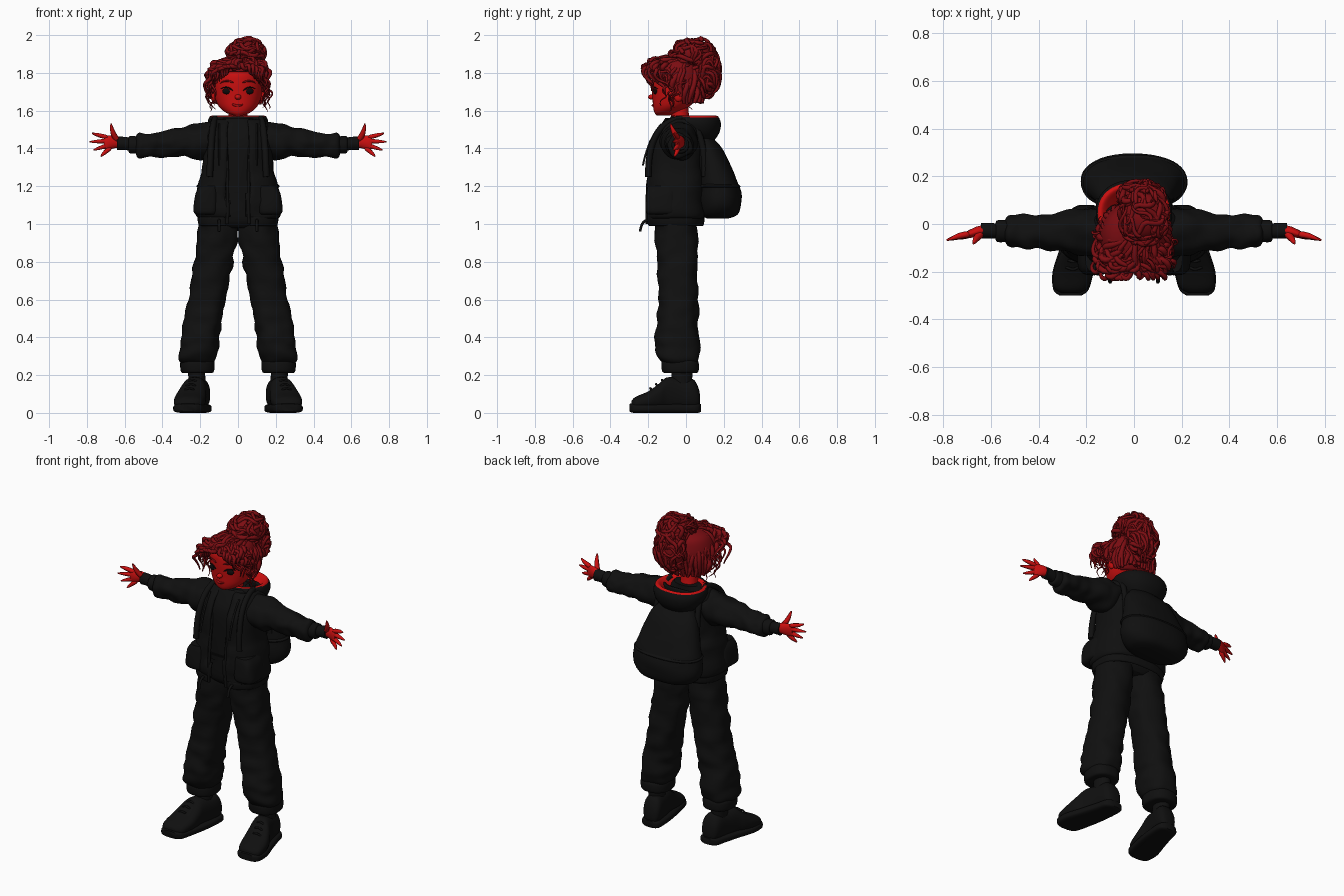
import bpy, bmesh, math, random
from mathutils import Vector, noise

random.seed(7)
if "Cube" in bpy.data.objects:
    bpy.data.objects.remove(bpy.data.objects["Cube"])


def material(name, rgb):
    m = bpy.data.materials.new(name)
    m.use_nodes = True
    m.diffuse_color = (*rgb, 1)
    m.node_tree.nodes["Principled BSDF"].inputs["Base Color"].default_value = (*rgb, 1)
    return m


BLACK = material("black cloth", (0.005, 0.005, 0.005))
SKIN = material("red skin", (0.6, 0.005, 0.005))
HAIR = material("dark red hair", (0.2, 0.004, 0.006))
LIP = material("deep red lips", (0.38, 0.004, 0.005))
EYE = material("eye black", (0.004, 0.003, 0.003))


def finish(name, bm, mats, mirror=False, thick=0):
    me = bpy.data.meshes.new(name)
    bm.to_mesh(me)
    bm.free()
    for m in mats:
        me.materials.append(m)
    me.polygons.foreach_set("use_smooth", [True] * len(me.polygons))
    me.set_sharp_from_angle(angle=math.radians(50))
    ob = bpy.data.objects.new(name, me)
    bpy.context.collection.objects.link(ob)
    if thick:
        mod = ob.modifiers.new("thickness", "SOLIDIFY")
        mod.thickness, mod.offset = thick, -1
    if mirror:
        ob.modifiers.new("mirror", "MIRROR")
    return ob


def spline(rings, steps):
    """Catmull-Rom interpolation of the ring parameters."""
    out = []
    for i in range(len(rings) - 1):
        a, b, c, d = (rings[min(max(i + k, 0), len(rings) - 1)] for k in (-1, 0, 1, 2))
        for s in range(steps):
            t = s / steps
            out.append([q + .5 * t * (r - p + t * (2 * p - 5 * q + 4 * r - u + t * (3 * (q - r) + u - p)))
                        for p, q, r, u in zip(a, b, c, d)])
    return out + [list(rings[-1])]


def loft(name, rings, mats, axis="z", p=2, fold=0, steps=4, n=40, mirror=False,
         keep=None, thick=0, capped=True, rule=None):
    """Rings are (position, centre a, centre b, radius a, radius b)."""
    bm = bmesh.new()
    loops = []
    for t, a, b, ra, rb in spline(rings, steps):
        loop = []
        for j in range(n):
            ang = math.tau * j / n
            c, s = math.cos(ang), math.sin(ang)
            u = math.copysign(abs(c) ** (2 / p), c)
            v = math.copysign(abs(s) ** (2 / p), s)
            w = fold * noise.noise(Vector((c * 1.2, s * 1.2, t * 16))) if fold else 0
            x, y = a + u * (max(ra, .002) + w), b + v * (max(rb, .002) + w)
            loop.append(bm.verts.new({"z": (x, y, t), "x": (t, x, y), "y": (x, t, y)}[axis]))
        loops.append(loop)
    for lo, hi in zip(loops, loops[1:]):
        for j in range(n):
            k = (j + 1) % n
            bm.faces.new((lo[j], lo[k], hi[k], hi[j]))
    if capped:
        bm.faces.new(loops[0][::-1])
        bm.faces.new(loops[-1])
    bmesh.ops.recalc_face_normals(bm, faces=bm.faces)
    if keep:
        bad = [f for f in bm.faces if not keep(f.calc_center_median())]
        bmesh.ops.delete(bm, geom=bad, context="FACES")
    if rule:
        for f in bm.faces:
            f.material_index = rule(f.calc_center_median(), f.normal)
    return finish(name, bm, mats, mirror, thick)


def ball(name, loc, size, mat, mirror=False):
    bm = bmesh.new()
    bmesh.ops.create_uvsphere(bm, u_segments=24, v_segments=16, radius=1)
    bmesh.ops.scale(bm, vec=size, verts=bm.verts)
    bmesh.ops.translate(bm, vec=loc, verts=bm.verts)
    return finish(name, bm, [mat], mirror)


def tubes(name, paths, mat, taper=True):
    """Paths are (points, radius); tapered tubes end thin."""
    cu = bpy.data.curves.new(name, "CURVE")
    cu.dimensions, cu.bevel_depth, cu.bevel_resolution, cu.use_fill_caps = "3D", 1, 1, True
    for pts, r in paths:
        sp = cu.splines.new("POLY")
        sp.points.add(len(pts) - 1)
        for i, q in enumerate(pts):
            sp.points[i].co = (*q, 1)
            t = i / (len(pts) - 1)
            sp.points[i].radius = r * (1.08 - t ** 3 * .8) * min(1, .6 + t * 3) if taper else r
    cu.materials.append(mat)
    ob = bpy.data.objects.new(name, cu)
    bpy.context.collection.objects.link(ob)


def bend(a, m, b, coil=0, turns=0, n=14):
    """Curved path through a control point, optionally a corkscrew."""
    a, m, b = Vector(a), Vector(m), Vector(b)
    u = (b - a).cross(m - a + Vector((0, 0, .001))).normalized()
    v = (b - a).cross(u).normalized()
    ph = random.uniform(0, 6)
    out = []
    for i in range(n):
        t = i / (n - 1)
        w = ph + t * turns * math.tau
        out.append(a * (1 - t) ** 2 + m * 2 * t * (1 - t) + b * t * t + coil * (u * math.cos(w) + v * math.sin(w)))
    return out


SIDES = (1, -1)
R = random.uniform

# Head, face and neck
skull = [(1.575, 0, -.12, .025, .035), (1.59, 0, -.105, .065, .062), (1.62, 0, -.08, .1, .094),
         (1.66, 0, -.06, .12, .117), (1.7, 0, -.053, .128, .127), (1.75, 0, -.05, .132, .133),
         (1.8, 0, -.05, .125, .128), (1.85, 0, -.04, .098, .1), (1.88, 0, -.03, .04, .04)]
loft("head", skull, [SKIN])
loft("neck", [(1.48, 0, -.02, .06, .055), (1.56, 0, -.03, .05, .048), (1.64, 0, -.04, .05, .05)], [SKIN])
ball("ear", (.13, -.04, 1.685), (.016, .026, .038), SKIN, True)
ball("nose", (0, -.179, 1.672), (.017, .022, .014), SKIN)
ball("eye", (.056, -.161, 1.703), (.027, .013, .017), EYE, True)
tubes("lashes", [(bend((s * .028, -.179, 1.706), (s * .06, -.178, 1.736), (s * .092, -.15, 1.715)), .004)
                 for s in SIDES], EYE)
tubes("eyebrows", [(bend((s * .025, -.182, 1.748), (s * .06, -.178, 1.768), (s * .095, -.146, 1.745)), .005)
                   for s in SIDES], HAIR)
tubes("lips", [(bend((-.032, -.166, 1.636), (0, -.188, 1.617), (.032, -.166, 1.636)), .006)], LIP)

# Hair cap with a rising hairline, then curls swept up to the bun
loft("hair_cap", [(z + .008, x, y, a + .01, b + .01) for z, x, y, a, b in skull], [HAIR],
     keep=lambda c: c.z > 1.635 + max(0, -c.y) * .95, thick=.008)
locks = []
for i in range(54):
    th = math.tau * i / 54
    x, y = .137 * math.cos(th), -.05 + .138 * math.sin(th)
    z = 1.64 + max(0, -y) * .95
    front = max(0, -math.sin(th))
    mid = (x * 1.25, -.03 + (y + .03) * (1.15 + .25 * front), 1.83 + .04 * front + R(-.02, .02))
    locks.append((bend((x, y, z), mid, (.02 + R(-.05, .05), R(-.04, .06), 1.88), R(.006, .014), R(1, 2.5)),
                  R(.010, .015)))
tubes("swept_curls", locks, HAIR)

locks = []
for s in SIDES:
    for i in range(14):
        x = s * R(.1, .165)
        locks.append((bend((s * R(.0, .09), R(-.18, -.1), R(1.84, 1.88)), (s * R(.13, .2), R(-.25, -.12), 1.85),
                           (x, R(-.17, -.02), R(1.66, 1.78)), .013, R(2, 3), 20), R(.008, .013)))
    for i in range(5):
        locks.append((bend((s * .125, R(-.13, .02), 1.77), (s * R(.14, .2), R(-.14, -.02), 1.72),
                           (s * R(.13, .16), R(-.13, .03), R(1.59, 1.64)), .012, 2.5, 20), .0055))
    for i in range(6):
        locks.append((bend((s * .015 * i, -.18, 1.835), (s * (.04 + .02 * i), -.255, 1.85),
                           (s * (.07 + .012 * i), -.19, 1.79 - .01 * i), .01, 1.5), .011))
tubes("face_curls", locks, HAIR)


def curly_mass(name, centre, size, count):
    ball(name + "_core", centre, [q * .88 for q in size], HAIR)
    paths = []
    for i in range(count):
        d = Vector((R(-1, 1), R(-1, 1), R(-1, 1))).normalized()
        t = d.orthogonal().normalized()
        t = (t * math.cos(i) + d.cross(t) * math.sin(i)).normalized()
        side, arc, ph = d.cross(t), R(.9, 1.9), R(0, 6)
        pts = []
        for k in range(14):
            a = arc * k / 13
            q = (d * math.cos(a) + t * math.sin(a)) * (.97 + .09 * math.sin(ph + 4 * a))
            q += side * .16 * math.sin(ph + 5 * a)
            pts.append([c + w * e for c, w, e in zip(centre, size, q)])
        paths.append((pts, R(.008, .013)))
    tubes(name, paths, HAIR)


curly_mass("bun", (.04, .035, 1.9), (.1, .115, .085), 65)
curly_mass("hanging_curls", (.03, .115, 1.8), (.095, .065, .125), 60)

# Shirt, jacket and hood
loft("shirt", [(1.12, 0, -.055, .16, .115), (1.3, 0, -.055, .15, .12), (1.44, 0, -.05, .15, .12),
               (1.52, 0, -.045, .12, .09), (1.56, 0, -.035, .085, .075)], [BLACK], p=2.4)
loft("jacket", [(1.03, 0, -.055, .215, .15), (1.06, 0, -.055, .23, .158), (1.2, 0, -.055, .21, .155),
                (1.3, 0, -.055, .19, .15), (1.42, 0, -.05, .185, .148), (1.5, 0, -.035, .18, .12),
                (1.555, 0, -.01, .145, .09)], [BLACK], p=2.6, fold=.014, n=56, capped=False, thick=.014,
     keep=lambda c: c.y > -.08 or abs(c.x) > .055)
loft("jacket_hem", [(.99, 0, -.055, .2, .143), (1, 0, -.055, .21, .15), (1.035, 0, -.055, .214, .152),
                    (1.045, 0, -.055, .2, .14)], [BLACK], p=2.6, n=56, capped=False, thick=.014,
     keep=lambda c: c.y > -.08 or abs(c.x) > .055)
loft("hood", [(1.43, 0, .08, .09, .06), (1.48, 0, .06, .14, .115), (1.53, 0, .05, .16, .135),
              (1.565, 0, .045, .152, .128), (1.572, 0, .045, .135, .112), (1.545, 0, .04, .11, .09),
              (1.51, 0, .03, .09, .07)], [BLACK, SKIN], p=2.2,
     rule=lambda c, n: int(c.z > 1.5 and (n.z > .6 or n.x * c.x + n.y * (c.y - .045) < -.001)))
loft("jacket_pocket", [(1.05, .165, -.13, .055, .07), (1.07, .17, -.13, .066, .084), (1.16, .165, -.13, .06, .08),
                       (1.2, .155, -.13, .048, .07)], [BLACK], p=3.5, mirror=True, fold=.004)
tubes("jacket_edges", [(bend((s * .058, -.205, 1.0), (s * .05, -.218, 1.3), (s * .07, -.125, 1.52)), .009)
                       for s in SIDES], BLACK, False)
tubes("drawstrings", [(bend((s * .1, -.13, 1.53), (s * .1, -.2, 1.45), (s * .1, -.228, 1.31)), .006)
                      for s in SIDES], BLACK, False)
tubes("zip_pulls", [(bend((s * .1, -.2, 1.02), (s * .1, -.235, 1.02), (s * .1, -.243, .96)), .008)
                    for s in SIDES], BLACK, False)

# Sleeves and cuffs
loft("sleeve", [(.1, -.035, 1.455, .09, .075), (.2, -.035, 1.438, .1, .098), (.3, -.033, 1.432, .084, .076),
                (.4, -.032, 1.424, .074, .066), (.48, -.032, 1.417, .07, .064), (.525, -.032, 1.415, .064, .06),
                (.54, -.032, 1.415, .045, .042)], [BLACK], axis="x", fold=.016, steps=6, mirror=True)
loft("sleeve_cuff", [(.52, -.03, 1.417, .045, .045), (.57, -.03, 1.42, .046, .046), (.58, -.03, 1.42, .034, .034)],
     [BLACK], axis="x", mirror=True)
loft("shirt_cuff", [(.56, -.03, 1.422, .032, .034), (.61, -.028, 1.427, .032, .035), (.64, -.028, 1.427, .032, .036)],
     [BLACK], axis="x", mirror=True)

# Hands
loft("palm", [(.61, -.026, 1.43, .02, .024), (.65, -.03, 1.435, .022, .033), (.69, -.042, 1.43, .017, .038),
              (.71, -.047, 1.428, .01, .03)], [SKIN], axis="x", mirror=True)
tips = [(.772, -.066, 1.48), (.785, -.068, 1.435), (.765, -.066, 1.392), (.725, -.062, 1.358)]
fingers = []
for s in SIDES:
    for i, (x, y, z) in enumerate(tips):
        root = (s * (.688 - .005 * i), -.043, 1.458 - .018 * i)
        fingers.append((bend(root, (s * (.735 - .01 * i), -.046, (root[2] + z) / 2), (s * x, y, z)), .0125))
    fingers.append((bend((s * .635, -.035, 1.44), (s * .665, -.06, 1.47), (s * .672, -.082, 1.53)), .0145))
tubes("fingers", fingers, SKIN)

# Backpack with pocket seam and straps
loft("backpack", [(1.03, 0, .17, .12, .06), (1.05, 0, .175, .18, .1), (1.11, 0, .18, .222, .114),
                  (1.19, 0, .175, .215, .11), (1.3, 0, .15, .185, .092), (1.4, 0, .115, .15, .075),
                  (1.46, 0, .09, .1, .045)], [BLACK], p=2.3, fold=.006)
loft("backpack_seam", [(1.19, 0, .175, .21, .107), (1.2, 0, .173, .221, .116), (1.212, 0, .17, .208, .104)],
     [BLACK], p=2.3)
for name, lift in (("strap_front", -.2), ("strap_back", .1)):
    tubes(name, [(bend((s * .12, -.02, 1.56), (s * .14, lift * 1.02, 1.54), (s * .15, lift, 1.25)), .018)
                 for s in SIDES], BLACK, False)

# Trousers
loft("trouser_leg", [(.26, .213, -.035, .08, .085), (.29, .21, -.043, .1, .11), (.36, .206, -.045, .105, .116),
                     (.46, .19, -.045, .102, .112), (.6, .164, -.04, .099, .104), (.8, .13, -.045, .103, .108),
                     (.96, .107, -.052, .104, .11), (1.1, .095, -.055, .1, .112)], [BLACK], p=2.3, fold=.016,
     steps=6, mirror=True)
loft("trouser_cuff", [(.21, .215, -.03, .07, .075), (.22, .215, -.03, .088, .096), (.27, .215, -.032, .09, .098),
                      (.285, .214, -.035, .075, .08)], [BLACK], p=2.4, mirror=True)
loft("hips", [(.98, 0, -.052, .12, .09), (1.02, 0, -.055, .19, .115), (1.13, 0, -.055, .18, .12),
              (1.17, 0, -.055, .175, .122)], [BLACK], p=2.4)
loft("belt", [(1.135, 0, -.055, .182, .126), (1.165, 0, -.055, .182, .127)], [BLACK], p=2.4)

# Ankles, shoes, soles and laces
loft("ankle", [(.12, .215, -.025, .045, .055), (.23, .22, -.02, .045, .055)], [BLACK], mirror=True)
loft("shoe", [(-.288, .266, .045, .04, .02), (-.265, .264, .052, .072, .034), (-.2, .255, .066, .082, .048),
              (-.14, .243, .085, .075, .072), (-.1, .232, .1, .065, .088), (-.03, .215, .098, .06, .086),
              (.035, .205, .098, .058, .082), (.065, .202, .08, .045, .055), (.075, .2, .07, .02, .02)],
     [BLACK], axis="y", p=2.4, mirror=True)
loft("sole", [(-.3, .266, .028, .045, .02), (-.275, .264, .025, .074, .025), (-.2, .255, .024, .086, .024),
              (-.1, .23, .024, .08, .024), (0, .21, .024, .07, .024), (.06, .203, .024, .06, .024),
              (.08, .2, .026, .03, .02)], [BLACK], axis="y", p=3.5, mirror=True)
tubes("laces", [(bend((s * (.2 + .012 * i), -.11 - .03 * i, .135 - .014 * i),
                      (s * (.24 + .006 * i), -.145 - .032 * i, .215 - .03 * i),
                      (s * (.285 + .006 * i), -.11 - .03 * i, .135 - .014 * i)), .006)
                for s in SIDES for i in range(3)], BLACK, False)
